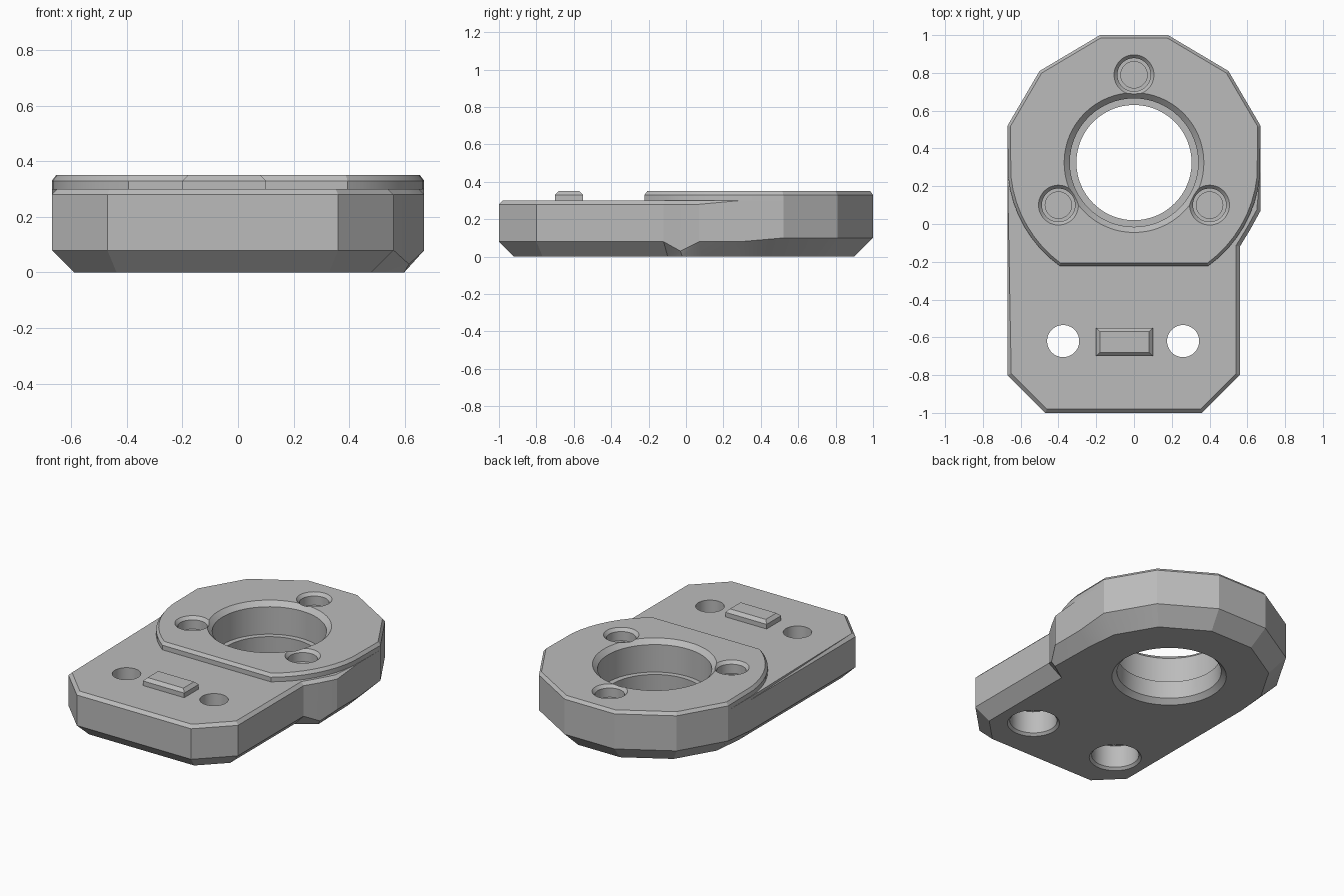
import bpy, bmesh
from math import cos, sin, pi, radians
from mathutils import Vector

old = bpy.data.objects.get("Cube")
if old:
    bpy.data.objects.remove(old, do_unlink=True)

grey = bpy.data.materials.new("mid_grey")
grey.use_nodes = True
grey.diffuse_color = (0.5, 0.5, 0.5, 1)
grey.node_tree.nodes["Principled BSDF"].inputs["Base Color"].default_value = (0.5, 0.5, 0.5, 1)


def inset(pts, dists):
    """Move each corner of a counter-clockwise outline inwards by its own distance."""
    out = []
    for i, p in enumerate(pts):
        a, c = Vector(pts[i - 1]), Vector(pts[(i + 1) % len(pts)])
        p = Vector(p)
        e, f = (p - a).normalized(), (c - p).normalized()
        n, m = Vector((-e.y, e.x)), Vector((-f.y, f.x))
        out.append(p + (n + m) * dists[i] / (1 + n.dot(m)))
    return out


def loft(name, rings):
    """Solid skinned through rings of equal length, capped at both ends."""
    bm = bmesh.new()
    rows = [[bm.verts.new(p) for p in r] for r in rings]
    count = len(rows[0])
    for lo, hi in zip(rows, rows[1:]):
        for i in range(count):
            j = (i + 1) % count
            bm.faces.new((lo[i], lo[j], hi[j], hi[i]))
    bm.faces.new(rows[0][::-1])
    bm.faces.new(rows[-1])
    bmesh.ops.connect_verts_nonplanar(bm, angle_limit=0.001, faces=bm.faces[:])
    bmesh.ops.recalc_face_normals(bm, faces=bm.faces[:])
    mesh = bpy.data.meshes.new(name)
    bm.to_mesh(mesh)
    bm.free()
    mesh.materials.append(grey)
    ob = bpy.data.objects.new(name, mesh)
    bpy.context.collection.objects.link(ob)
    return ob


def at(pts, z):
    return [(p[0], p[1], z) for p in pts]


def round_cutter(x, y, profile, sides=48):
    """Turned cutter from (radius, height) pairs, bottom to top."""
    ob = loft("hole_cutter", [[(x + r * cos(2 * pi * i / sides), y + r * sin(2 * pi * i / sides), z)
                               for i in range(sides)] for r, z in profile])
    ob.hide_render = True
    return ob


def box_rings(x0, x1, y0, y1, levels):
    return [[(x0 + d, y0 + d, z), (x1 - d, y0 + d, z), (x1 - d, y1 - d, z), (x0 + d, y1 - d, z)]
            for d, z in levels]


def cut(ob, cutters):
    for c in cutters:
        mod = ob.modifiers.new("hole", 'BOOLEAN')
        mod.operation, mod.solver, mod.object = 'DIFFERENCE', 'EXACT', c
    bpy.context.view_layer.update()
    deps = bpy.context.evaluated_depsgraph_get()
    mesh = bpy.data.meshes.new_from_object(ob.evaluated_get(deps))
    ob.modifiers.clear()
    ob.data = mesh


# Base plate: wide rounded back, narrower front with cut corners
back = [(0.67, 0.52), (0.5, 0.81), (0.18, 1), (-0.18, 1), (-0.5, 0.81), (-0.67, 0.52)]
outline = [(-0.47, -1), (0.36, -1), (0.56, -0.8), (0.56, -0.12), (0.615, -0.03), (0.67, 0.07),
           (0.67, 0.29)] + back + [(-0.67, 0.29), (-0.67, -0.8)]
NOTCH = 4
low = [0.1 if p[1] > 0.5 else 0.08 for p in outline]
bevel = list(low)
low[NOTCH], bevel[NOTCH] = 0.03, 0.02
top_bevel = [0.02 if p[1] < 0.28 else 0 for p in outline]
base = loft("base_plate", [
    at(inset(outline, bevel), 0),
    [(p[0], p[1], z) for p, z in zip(outline, low)],
    at(outline, 0.28),
    at(inset(outline, top_bevel), 0.30)])

# Raised flange: round sides, flat front edge
cy, rad = 0.32, 0.67
arc = [(rad * cos(radians(a)), cy + rad * sin(radians(a))) for a in range(-54, 0, 6)]
flange_outline = [(-x, y) for x, y in reversed(arc)] + arc + back
flange = loft("raised_flange", [
    at(flange_outline, 0.30), at(flange_outline, 0.33),
    at(inset(flange_outline, [0.015] * len(flange_outline)), 0.35)])

# Locating key on the front of the plate
loft("locating_key", box_rings(-0.2, 0.1, -0.7, -0.55, [(0, 0.29), (0, 0.33), (0.02, 0.35)]))

# Stepped main bore
bore = round_cutter(0, 0.325, [(0.35, -0.01), (0.31, 0.03), (0.305, 0.14), (0.34, 0.14),
                               (0.34, 0.32), (0.375, 0.355)], 64)
# Blind stepped screw pockets in the flange
pockets = [round_cutter(x, y, [(0.07, 0.2), (0.07, 0.27), (0.088, 0.27), (0.088, 0.33), (0.11, 0.355)])
           for x, y in ((0, 0.79), (0.4, 0.1), (-0.4, 0.1))]
# Through holes with counterbores underneath, with a stepped slot between
plate_cuts = []
for x in (-0.375, 0.26):
    plate_cuts.append(round_cutter(x, -0.62, [(0.165, -0.01), (0.14, 0.015), (0.14, 0.16)]))
    plate_cuts.append(round_cutter(x, -0.62, [(0.085, 0.1), (0.085, 0.4)]))
    slot = loft("slot_cutter", box_rings(x - 0.085, x + 0.085, -0.73, -0.51, [(0, 0.1), (0, 0.18)]))
    slot.hide_render = True
    plate_cuts.append(slot)

cut(base, [bore] + pockets + plate_cuts)
cut(flange, [bore] + pockets)
for c in [bore] + pockets + plate_cuts:
    bpy.data.objects.remove(c, do_unlink=True)

# Smooth the round walls, keep the facets crisp
for ob in (base, flange):
    bpy.ops.object.select_all(action='DESELECT')
    ob.select_set(True)
    bpy.context.view_layer.objects.active = ob
    bpy.ops.object.shade_smooth_by_angle(angle=radians(20))
